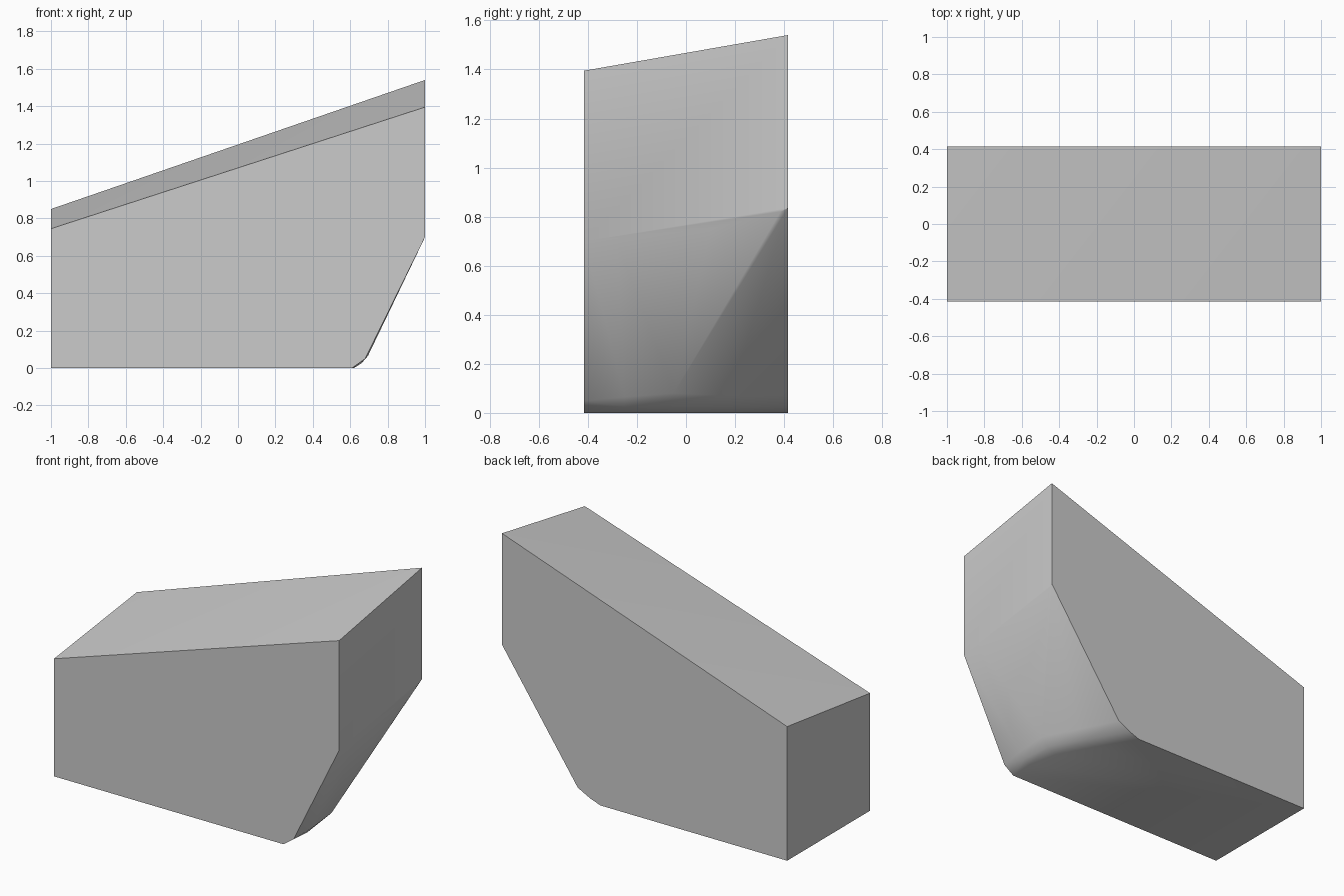
import bpy
import bmesh

cube = bpy.data.objects.get("Cube")
if cube:
    bpy.data.objects.remove(cube, do_unlink=True)

HALF = 0.415

# Plain grey material
grey = bpy.data.materials.new("plain_grey")
grey.use_nodes = True
colour = (0.6, 0.6, 0.6, 1)
grey.diffuse_color = colour
grey.node_tree.nodes["Principled BSDF"].inputs["Base Color"].default_value = colour

# Upright low end and sloping top corners
points = [(-1, -HALF, 0), (-1, HALF, 0), (-1, -HALF, 0.745), (-1, HALF, 0.85),
          (1, -HALF, 1.395), (1, HALF, 1.54)]

# Lower edge of the tall end wall: y, z
for y, z in [(-HALF, 0.70), (-0.28, 0.70), (0.1, 0.75), (0.385, 0.82), (HALF, 0.835)]:
    points.append((1, y, z))

# Rounded foot of the undercut: y, floor x, middle x and z, upper x and z
for y, floor, mid, mid_z, top, top_z in [
        (-HALF, 0.61, 0.645, 0.025, 0.68, 0.05),
        (-0.25, 0.62, 0.66, 0.025, 0.695, 0.065),
        (-0.05, 0.575, 0.64, 0.03, 0.69, 0.08),
        (0.18, 0.45, 0.52, 0.025, 0.59, 0.07),
        (HALF, 0.31, 0.38, 0.025, 0.468, 0.07)]:
    points += [(floor, y, 0), (mid, y, mid_z), (top, y, top_z)]

# Wrap the corners in one convex wedge block
bm = bmesh.new()
for p in points:
    bm.verts.new(p)
bmesh.ops.convex_hull(bm, input=bm.verts)
loose = [v for v in bm.verts if not v.link_faces]
bmesh.ops.delete(bm, geom=loose, context='VERTS')
bmesh.ops.recalc_face_normals(bm, faces=bm.faces)
mesh = bpy.data.meshes.new("wedge_block")
bm.to_mesh(mesh)
bm.free()
mesh.materials.append(grey)

block = bpy.data.objects.new("wedge_block", mesh)
bpy.context.collection.objects.link(block)
bpy.ops.object.select_all(action='DESELECT')
block.select_set(True)
bpy.context.view_layer.objects.active = block
bpy.ops.object.shade_smooth_by_angle(angle=0.56)
